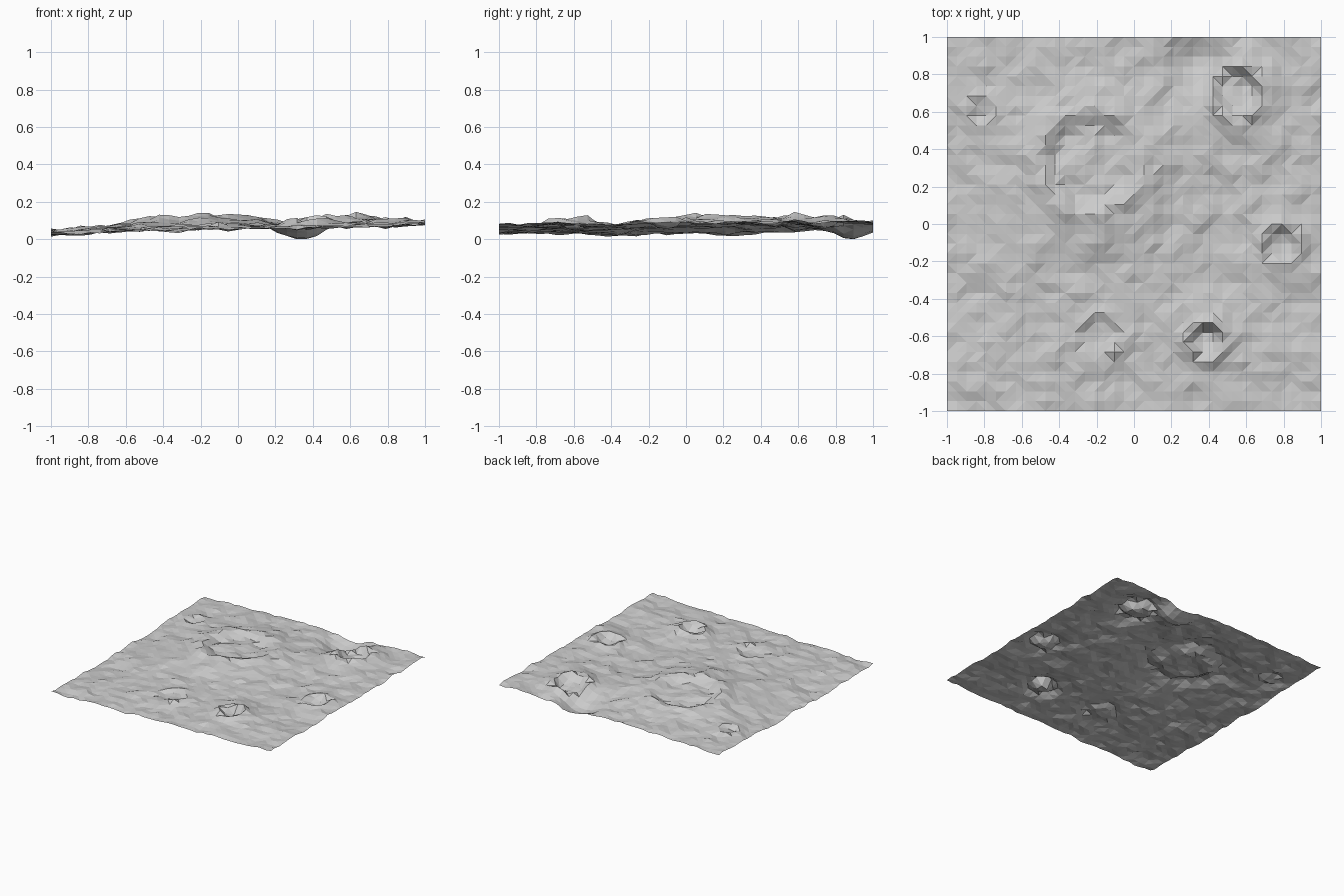
import bpy, bmesh
from math import exp, hypot
from mathutils import Vector, noise

if "Cube" in bpy.data.objects:
    bpy.data.objects.remove(bpy.data.objects["Cube"])

N = 38  # cells per side

# craters: x, y, rim radius, floor radius, rim lift, floor drop, ejecta width
CRATERS = [
    (-0.23, 0.335, 0.28, 0.19, 0.030, 0.020, 0.08),
    (0.56, 0.70, 0.14, 0.09, 0.048, 0.012, 0.07),
    (0.385, -0.62, 0.10, 0.05, 0.058, 0.020, 0.05),
    (0.79, -0.11, 0.11, 0.05, 0.035, 0.010, 0.05),
    (-0.82, 0.60, 0.07, 0.03, 0.026, 0.005, 0.04),
    (-0.18, -0.59, 0.115, 0.07, 0.022, 0.006, 0.05),
    (-0.70, -0.68, 0.09, 0.04, 0.012, 0.004, 0.04),
]

# broad hills and hollows: x, y, spread, height
SWELLS = [
    (-0.22, 0.20, 0.36, 0.050),
    (-0.17, -0.04, 0.06, 0.025),
    (0.34, 0.88, 0.11, -0.085),
    (0.66, 0.55, 0.18, 0.015),
    (-1.05, -0.4, 0.22, -0.020),
    (-1.05, 0.3, 0.22, -0.025),
    (0.35, 0.0, 0.20, -0.012),
]


def crater(x, y, cx, cy, rim, floor, lift, drop, width):
    d = hypot(x - cx, y - cy)
    if d <= floor:
        return -drop
    if d <= rim:
        return -drop + (lift + drop) * (d - floor) / (rim - floor)
    return lift * exp(-(d - rim) / width)


def height(x, y):
    z = 0.072 + 0.021 * x + 0.007 * y
    for cx, cy, s, h in SWELLS:
        z += h * exp(-((x - cx) ** 2 + (y - cy) ** 2) / (2 * s * s))
    z += 0.010 * noise.noise(Vector((x * 5, y * 5, 4.2)))
    z += 0.020 * noise.noise(Vector((x * 11, y * 11, 1.7)))
    z += sum(crater(x, y, *c) for c in CRATERS)
    if x < -0.8:
        z = max(z, 0.022)
    return max(z, 0.0)


# cratered ground sheet, flat shaded triangles
bm = bmesh.new()
bmesh.ops.create_grid(bm, x_segments=N, y_segments=N, size=1.0)
for v in bm.verts:
    v.co.z = height(v.co.x, v.co.y)
low = min(v.co.z for v in bm.verts)
for v in bm.verts:
    v.co.z -= low
bmesh.ops.triangulate(bm, faces=bm.faces[:], quad_method='SHORT_EDGE')
mesh = bpy.data.meshes.new("cratered_ground")
bm.to_mesh(mesh)
bm.free()
ground = bpy.data.objects.new("cratered_ground", mesh)
bpy.context.collection.objects.link(ground)
